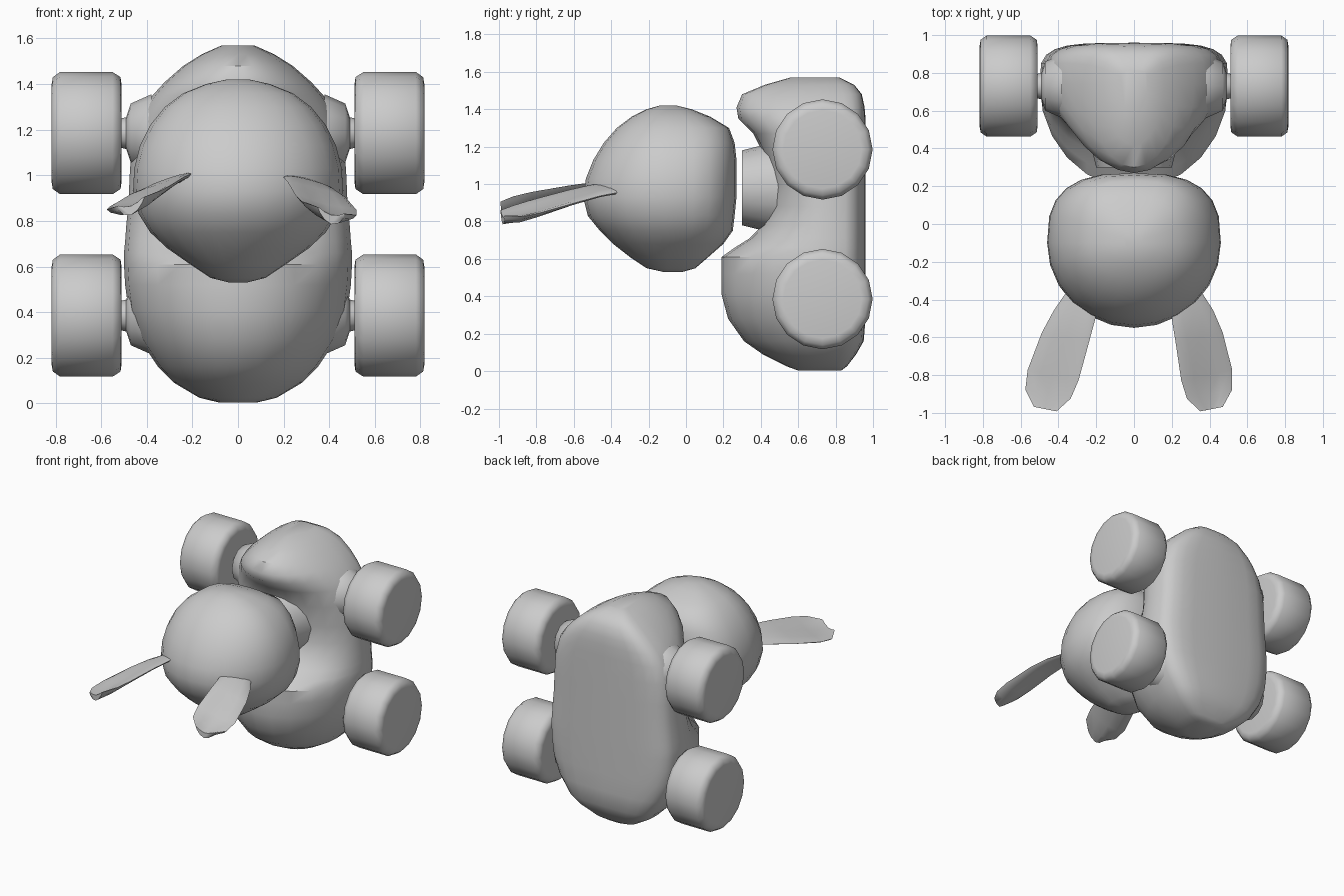
import bpy, bmesh, math
from mathutils import Vector

if "Cube" in bpy.data.objects:
    bpy.data.objects.remove(bpy.data.objects["Cube"])


def make(name, rings, angle=40):
    """Skin closed rings of points into a capped, smooth object."""
    bm = bmesh.new()
    vs = [[bm.verts.new(p) for p in r] for r in rings]
    n = len(rings[0])
    for a, b in zip(vs, vs[1:]):
        for i in range(n):
            j = (i + 1) % n
            bm.faces.new((a[i], a[j], b[j], b[i]))
    bm.faces.new(vs[0])
    bm.faces.new(vs[-1])
    bmesh.ops.recalc_face_normals(bm, faces=bm.faces)
    me = bpy.data.meshes.new(name)
    bm.to_mesh(me)
    bm.free()
    ob = bpy.data.objects.new(name, me)
    bpy.context.collection.objects.link(ob)
    bpy.ops.object.select_all(action='DESELECT')
    ob.select_set(True)
    bpy.context.view_layer.objects.active = ob
    bpy.ops.object.shade_smooth_by_angle(angle=math.radians(angle))
    return ob


def slice_ring(z, w, yf, yb, yc, back_exp, n=24):
    """Horizontal slice: round front, squarer back."""
    pts = []
    for i in range(n):
        a = 2 * math.pi * i / n
        c, s = math.cos(a), math.sin(a)
        e = 2 / back_exp if s > 0 else 1
        x = w * math.copysign(abs(c) ** e, c)
        y = yc + (yb - yc) * s ** e if s > 0 else yc + (yc - yf) * s
        pts.append((x, y, z))
    return pts


def lathe_x(name, profile, cy, cz, n=16):
    """Turned part on an x axis; profile is (x, radius)."""
    return make(name, [[(x, cy + r * math.cos(2 * math.pi * i / n),
                         cz + r * math.sin(2 * math.pi * i / n)) for i in range(n)]
                       for x, r in profile], 50)


# Body: two front lobes with a waist, flat back (z, half width, front y, back y)
body = [(0.003, 0.08, 0.60, 0.83), (0.025, 0.17, 0.54, 0.86), (0.09, 0.28, 0.41, 0.91),
        (0.16, 0.35, 0.31, 0.95), (0.28, 0.43, 0.225, 0.96), (0.41, 0.48, 0.19, 0.96),
        (0.52, 0.495, 0.19, 0.96), (0.61, 0.50, 0.19, 0.96), (0.66, 0.50, 0.26, 0.96),
        (0.71, 0.495, 0.34, 0.96), (0.78, 0.49, 0.41, 0.96), (0.88, 0.48, 0.45, 0.96),
        (1.00, 0.475, 0.45, 0.96), (1.15, 0.465, 0.42, 0.96), (1.27, 0.43, 0.36, 0.96),
        (1.35, 0.375, 0.28, 0.96), (1.41, 0.32, 0.27, 0.955), (1.48, 0.24, 0.30, 0.94),
        (1.53, 0.16, 0.42, 0.90), (1.57, 0.07, 0.56, 0.82)]
make("body", [slice_ring(*r, 0.74, 4) for r in body])

# Neck plug between body and head
make("neck", [[(r * math.cos(a * math.pi / 8), y, 0.98 + r * math.sin(a * math.pi / 8))
               for a in range(16)] for y, r in [(0.30, 0.2), (0.34, 0.21), (0.50, 0.25)]])

# Head: ball with a flattened back and narrow chin
head = [(0.53, 0.04, -0.12, -0.02), (0.55, 0.12, -0.21, 0.05), (0.61, 0.21, -0.30, 0.12),
        (0.68, 0.31, -0.39, 0.20), (0.75, 0.385, -0.46, 0.25), (0.83, 0.435, -0.525, 0.26),
        (0.93, 0.46, -0.55, 0.27), (1.03, 0.455, -0.535, 0.27), (1.13, 0.43, -0.495, 0.27),
        (1.22, 0.385, -0.44, 0.26), (1.30, 0.32, -0.37, 0.23), (1.36, 0.24, -0.29, 0.13),
        (1.40, 0.14, -0.21, 0.03), (1.42, 0.05, -0.14, -0.05)]
make("head", [slice_ring(*r, -0.1, 2.8) for r in head])

# Ears: thin cupped paddles (x, y, half width, fraction of droop)
ear = [(0.28, -0.38, 0.08, 0.0), (0.31, -0.48, 0.11, 0.08), (0.345, -0.60, 0.125, 0.3),
       (0.385, -0.80, 0.135, 0.72), (0.40, -0.90, 0.12, 0.92), (0.41, -0.98, 0.06, 1.0)]
for side, name, droop, tilt, spread in [(1, "right_ear", 0.15, -0.25, 0),
                                        (-1, "left_ear", 0.11, -0.35, 0.06)]:
    rings = []
    for x, y, w, f in ear:
        c = Vector((x + spread * f, y, 0.975 - droop * f))
        ring = []
        for i in range(12):
            a = math.pi * i / 6
            s = math.cos(a)
            p = c + Vector((1, 0.2, tilt)) * (s * w)
            p.z += 0.02 * math.sin(a) + 0.04 * (s * s - 0.5) * f
            ring.append((side * p.x, p.y, p.z))
        rings.append(ring)
    make(name, rings, 60)

# Wheels with short flared axles
for side, sn in [(1, "right"), (-1, "left")]:
    for cz, row in [(0.385, "lower"), (1.185, "upper")]:
        prof = [(0.51, 0.21), (0.515, 0.245), (0.55, 0.268), (0.78, 0.268),
                (0.812, 0.245), (0.818, 0.21)]
        lathe_x(f"{row}_{sn}_wheel", [(side * x, r) for x, r in prof], 0.73, cz)
        axle = [(0.38, 0.17), (0.47, 0.13), (0.49, 0.07), (0.53, 0.06)]
        lathe_x(f"{row}_{sn}_axle", [(side * x, r) for x, r in axle], 0.73, cz, 12)
